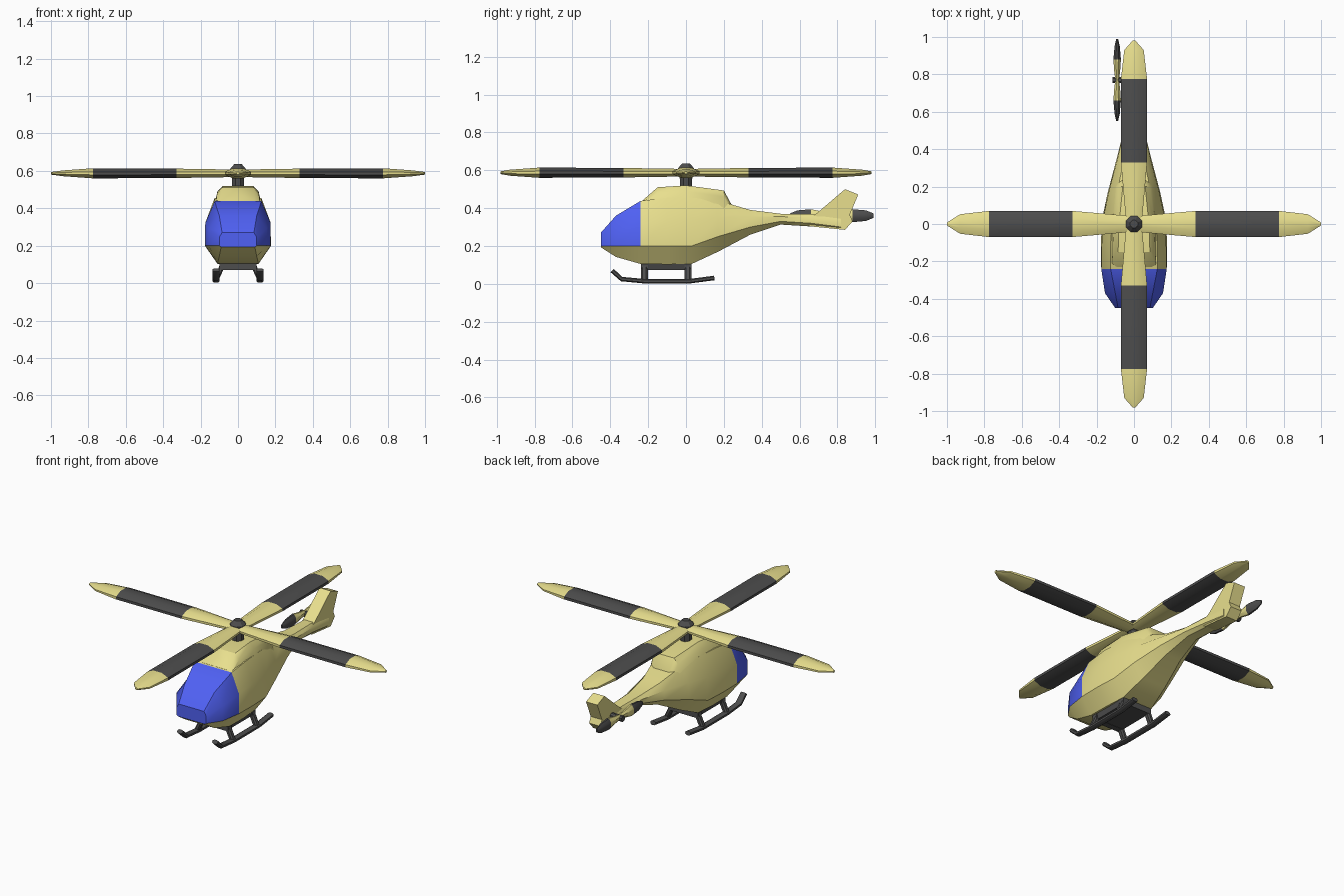
import bpy, bmesh, math
from mathutils import Vector, Matrix

if "Cube" in bpy.data.objects:
    bpy.data.objects.remove(bpy.data.objects["Cube"])


def material(name, rgb):
    m = bpy.data.materials.new(name)
    m.diffuse_color = (*rgb, 1)
    m.use_nodes = True
    m.node_tree.nodes["Principled BSDF"].inputs["Base Color"].default_value = m.diffuse_color
    return m


YELLOW = material("yellow_paint", (0.81, 0.74, 0.27))
BLUE = material("blue_glass", (0.08, 0.12, 0.91))
DARK = material("dark_grey", (0.075, 0.075, 0.075))


def loft(name, rings, mats, pick=lambda c: 0, matrix=Matrix(), angle=35):
    """Skin matching rings of points, cap the ends; pick() gives a material slot."""
    bm = bmesh.new()
    rows = [[bm.verts.new(p) for p in r] for r in rings]
    n = len(rows[0])
    for a, b in zip(rows, rows[1:]):
        for i in range(n):
            j = (i + 1) % n
            bm.faces.new((a[i], a[j], b[j], b[i]))
    bm.faces.new(rows[0])
    bm.faces.new(rows[-1])
    for f in bm.faces:
        f.material_index = pick(f.calc_center_median())
    bmesh.ops.recalc_face_normals(bm, faces=bm.faces)
    bm.transform(matrix)
    me = bpy.data.meshes.new(name)
    bm.to_mesh(me)
    bm.free()
    for m in mats:
        me.materials.append(m)
    ob = bpy.data.objects.new(name, me)
    bpy.context.collection.objects.link(ob)
    bpy.ops.object.select_all(action='DESELECT')
    ob.select_set(True)
    bpy.context.view_layer.objects.active = ob
    bpy.ops.object.shade_smooth_by_angle(angle=math.radians(angle))
    return ob


def section(y, *half):
    """Symmetric ring at y from (z, half width) pairs, bottom to top."""
    pts = list(zip(half[::2], half[1::2]))
    return [(w, y, z) for z, w in pts] + [(-w, y, z) for z, w in reversed(pts)]


# Cabin and tail boom, with the canopy as blue faces
fuselage = [
    (-0.45, 0.193, 0.09, 0.20, 0.10, 0.245, 0.10, 0.27, 0.085),
    (-0.37, 0.142, 0.10, 0.20, 0.155, 0.29, 0.155, 0.36, 0.10),
    (-0.24, 0.105, 0.11, 0.20, 0.175, 0.32, 0.175, 0.438, 0.125),
    (-0.10, 0.103, 0.11, 0.20, 0.177, 0.33, 0.172, 0.455, 0.125),
    (0.03, 0.105, 0.10, 0.20, 0.17, 0.34, 0.165, 0.455, 0.115),
    (0.17, 0.170, 0.08, 0.25, 0.14, 0.35, 0.135, 0.44, 0.09),
    (0.34, 0.260, 0.05, 0.30, 0.095, 0.355, 0.09, 0.39, 0.055),
    (0.50, 0.313, 0.03, 0.33, 0.055, 0.355, 0.055, 0.37, 0.035),
    (0.66, 0.303, 0.03, 0.32, 0.045, 0.35, 0.045, 0.368, 0.03),
    (0.82, 0.290, 0.03, 0.30, 0.042, 0.335, 0.042, 0.36, 0.03),
]
loft("fuselage", [section(*s) for s in fuselage], [YELLOW, BLUE],
     lambda c: int(c.y < -0.245 and c.z > 0.205))

# Engine cowling on the roof
cowling = [
    (-0.23, 0.40, 0.12, 0.43, 0.118, 0.44, 0.09),
    (-0.15, 0.40, 0.13, 0.48, 0.112, 0.51, 0.085),
    (0.00, 0.40, 0.13, 0.49, 0.11, 0.52, 0.08),
    (0.20, 0.36, 0.11, 0.46, 0.085, 0.493, 0.06),
    (0.245, 0.34, 0.09, 0.385, 0.075, 0.41, 0.05),
]
loft("engine_cowling", [section(*s) for s in cowling], [YELLOW])

# Tail fin
fin = [(0.62, 0.325), (0.69, 0.372), (0.84, 0.50), (0.91, 0.472),
       (0.865, 0.365), (0.88, 0.33), (0.84, 0.285), (0.66, 0.303)]
loft("tail_fin", [[(x, y, z) for y, z in fin] for x in (-0.038, 0.038)], [YELLOW])


def blade(name, stations, bands, matrix):
    """Lens-section blade along +x; bands is the dark range of radii."""
    rings = []
    for r, w, t in stations:
        rings.append([(r, w, t * 0.3), (r, w * 0.4, t), (r, -w * 0.4, t), (r, -w, t * 0.3),
                      (r, -w, -t * 0.3), (r, -w * 0.4, -t), (r, w * 0.4, -t), (r, w, -t * 0.3)])
    loft(name, rings, [YELLOW, DARK], lambda c: int(bands[0] < c.x < bands[1]), matrix)


# Four main rotor blades
for k in range(4):
    tip = 0.98 if k % 2 else 1.0
    stations = [(0.01, 0.042, 0.02), (0.33, 0.07, 0.025), (0.775, 0.07, 0.027),
                (0.93, 0.052, 0.016), (tip, 0.008, 0.007)]
    blade(f"main_blade_{k + 1}", stations, (0.33, 0.775),
          Matrix.Translation((0, 0, 0.587)) @ Matrix.Rotation(k * math.pi / 2, 4, 'Z'))

# Two tail rotor blades on the left side, spinning in the y-z plane
for k, s in enumerate((1, -1)):
    stations = [(0.0, 0.016, 0.010), (0.05, 0.022, 0.016), (0.11, 0.034, 0.02),
                (0.18, 0.028, 0.014), (0.22, 0.012, 0.005)]
    blade(f"tail_blade_{k + 1}", stations, (0.11, 9),
          Matrix.Translation((-0.09, 0.77, 0.36)) @ Matrix.Rotation(s * math.pi / 2, 4, 'Z')
          @ Matrix.Rotation(math.pi / 2, 4, 'X'))


def turned(name, profile, matrix, sides=8):
    """Faceted turned part from (radius, height) pairs."""
    rings = [[(r * math.cos((i + 0.5) * math.tau / sides), r * math.sin((i + 0.5) * math.tau / sides), z)
              for i in range(sides)] for r, z in profile]
    loft(name, rings, [DARK], matrix=matrix, angle=30)


# Rotor hubs
turned("main_hub", [(0.034, 0.50), (0.036, 0.565), (0.046, 0.575), (0.046, 0.61), (0.022, 0.636)], Matrix())
turned("tail_hub", [(0.018, 0.0), (0.018, 0.085)],
       Matrix.Translation((-0.03, 0.77, 0.355)) @ Matrix.Rotation(-math.pi / 2, 4, 'Y'))


def bar(name, path, wide, thick, matrix=Matrix()):
    """Chamfered bar through points lying in the y-z plane (x may shift)."""
    rings = []
    for i, p in enumerate(path):
        d = (Vector(path[min(i + 1, len(path) - 1)]) - Vector(path[max(i - 1, 0)])).normalized()
        across = Vector((0, 1, 0)) if abs(d.y) < 0.1 else Vector((1, 0, 0))
        up = d.cross(across).normalized()
        rings.append([Vector(p) + across * a * wide + up * b * thick for a, b in
                      ((1, .5), (.5, 1), (-.5, 1), (-1, .5), (-1, -.5), (-.5, -1), (.5, -1), (1, -.5))])
    loft(name, rings, [DARK], matrix=matrix)


# Landing skids and struts
for side, s in (("left", -1), ("right", 1)):
    bar(f"{side}_skid", [(s * 0.118, y, z) for y, z in
                         ((-0.39, 0.07), (-0.34, 0.025), (-0.22, 0.014), (0.02, 0.014), (0.15, 0.031))],
        0.018, 0.012)
    for end, y in (("front", -0.22), ("rear", 0.01)):
        bar(f"{end}_{side}_strut", [(s * 0.118, y, 0.018), (s * 0.085, y, 0.09)], 0.018, 0.014)

# Cross bars and belly plate joining the struts
for end, y in (("front", -0.22), ("rear", 0.01)):
    bar(f"{end}_cross_bar", [(-0.09, y - 0.018, 0.09), (-0.09, y + 0.018, 0.09)], 0.001, 0.015)
    loft(f"{end}_cross_beam", [[(x, y - 0.018, 0.07), (x, y + 0.018, 0.07),
                                (x, y + 0.018, 0.11), (x, y - 0.018, 0.11)] for x in (-0.1, 0.1)], [DARK])
loft("belly_plate", [[(-0.09, y, 0.072), (0.09, y, 0.072), (0.10, y, 0.11), (-0.10, y, 0.11)]
                     for y in (-0.21, 0.0)], [DARK])
